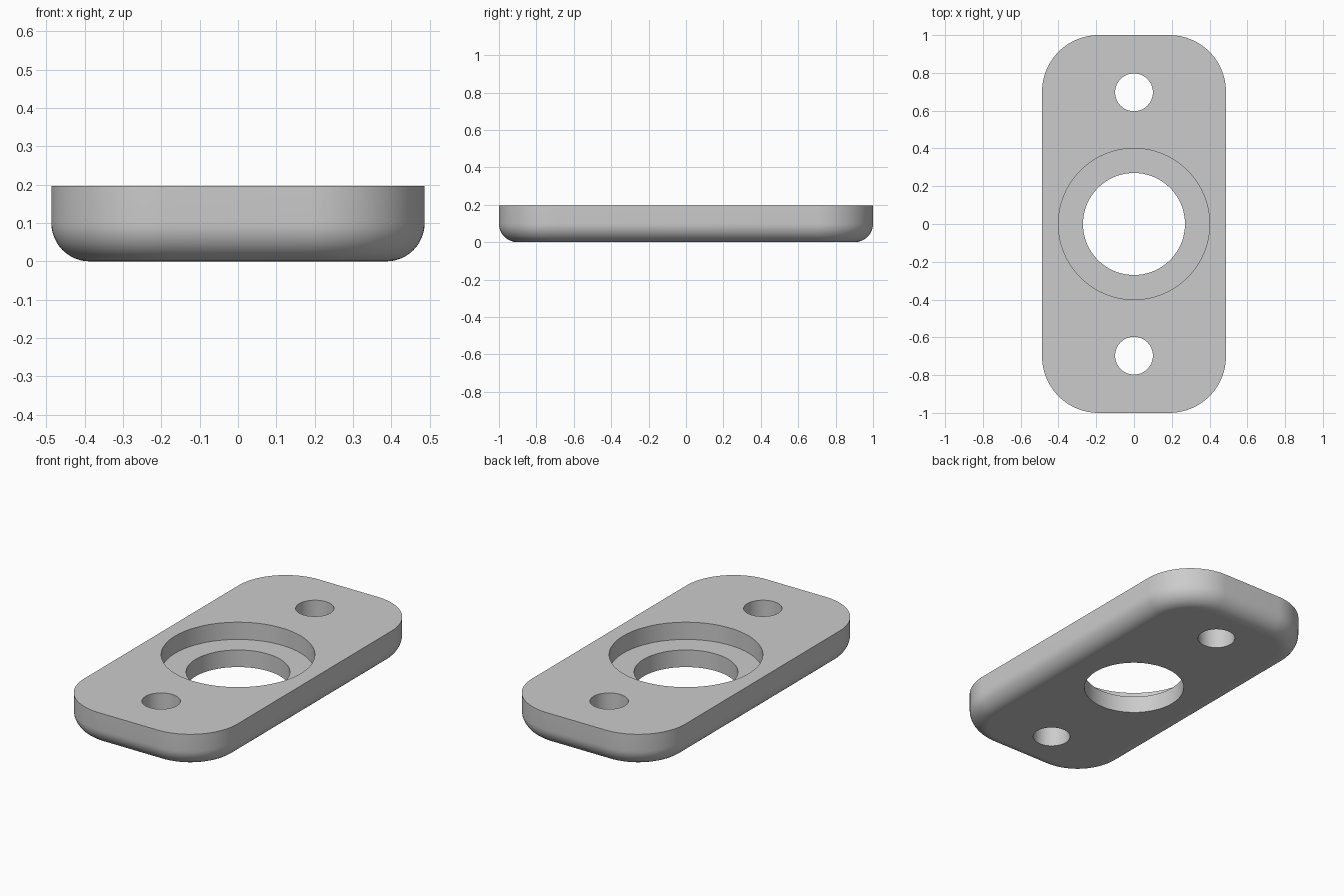
import bpy, bmesh
from math import sin, cos, pi

WIDTH, LENGTH, HEIGHT = 0.974, 2.0, 0.197
CORNER, FILLET = 0.3, 0.1
CORNER_STEPS, FILLET_STEPS = 24, 12

if "Cube" in bpy.data.objects:
    bpy.data.objects.remove(bpy.data.objects["Cube"], do_unlink=True)

# Material
grey = bpy.data.materials.new("light grey")
grey.use_nodes = True
grey.diffuse_color = (0.6, 0.6, 0.6, 1)
grey.node_tree.nodes["Principled BSDF"].inputs["Base Color"].default_value = (0.6, 0.6, 0.6, 1)


def outline(inset):
    """Rounded rectangle, shrunk by inset, counter-clockwise."""
    points = []
    r = CORNER - inset
    cx, cy = WIDTH / 2 - CORNER, LENGTH / 2 - CORNER
    for i, (sx, sy) in enumerate(((1, 1), (-1, 1), (-1, -1), (1, -1))):
        for k in range(CORNER_STEPS + 1):
            a = (i + k / CORNER_STEPS) * pi / 2
            points.append((sx * cx + r * cos(a), sy * cy + r * sin(a)))
    return points


# Plate body: filleted bottom edge, straight wall, sharp top edge
sections = []
for k in range(FILLET_STEPS + 1):
    a = k / FILLET_STEPS * pi / 2
    sections.append((FILLET * (1 - sin(a)), FILLET * (1 - cos(a))))
sections.append((0, HEIGHT))

bm = bmesh.new()
rings = [[bm.verts.new((x, y, z)) for x, y in outline(inset)] for inset, z in sections]
for low, high in zip(rings, rings[1:]):
    n = len(low)
    for i in range(n):
        j = (i + 1) % n
        bm.faces.new((low[i], low[j], high[j], high[i]))
bm.faces.new(reversed(rings[0]))
bm.faces.new(rings[-1])
mesh = bpy.data.meshes.new("flange_plate")
bm.to_mesh(mesh)
bm.free()
plate = bpy.data.objects.new("flange_plate", mesh)
bpy.context.collection.objects.link(plate)
mesh.materials.append(grey)


def drill(radius, y, bottom, sides):
    """Cut a round hole from above down to the given height."""
    top = HEIGHT + 0.1
    bpy.ops.mesh.primitive_cylinder_add(vertices=sides, radius=radius, depth=top - bottom,
                                        location=(0, y, (top + bottom) / 2))
    cutter = bpy.context.object
    cutter.name = "hole_cutter"
    cutter.hide_render = True
    cutter.data.materials.append(grey)
    bpy.context.view_layer.objects.active = plate
    mod = plate.modifiers.new("hole", 'BOOLEAN')
    mod.operation, mod.solver, mod.object = 'DIFFERENCE', 'EXACT', cutter
    bpy.ops.object.modifier_apply(modifier=mod.name)
    bpy.data.objects.remove(cutter, do_unlink=True)


# Centre bore, counterbore and two bolt holes
drill(0.27, 0, -0.1, 96)
drill(0.4, 0, 0.098, 96)
for side in (-1, 1):
    drill(0.1, side * 0.697, -0.1, 64)

# Smooth curved walls, flat caps
bpy.ops.object.select_all(action='DESELECT')
plate.select_set(True)
bpy.context.view_layer.objects.active = plate
bpy.ops.object.shade_smooth_by_angle(angle=pi / 6)
for face in plate.data.polygons:
    if abs(face.normal.z) > 0.999:
        face.use_smooth = False
